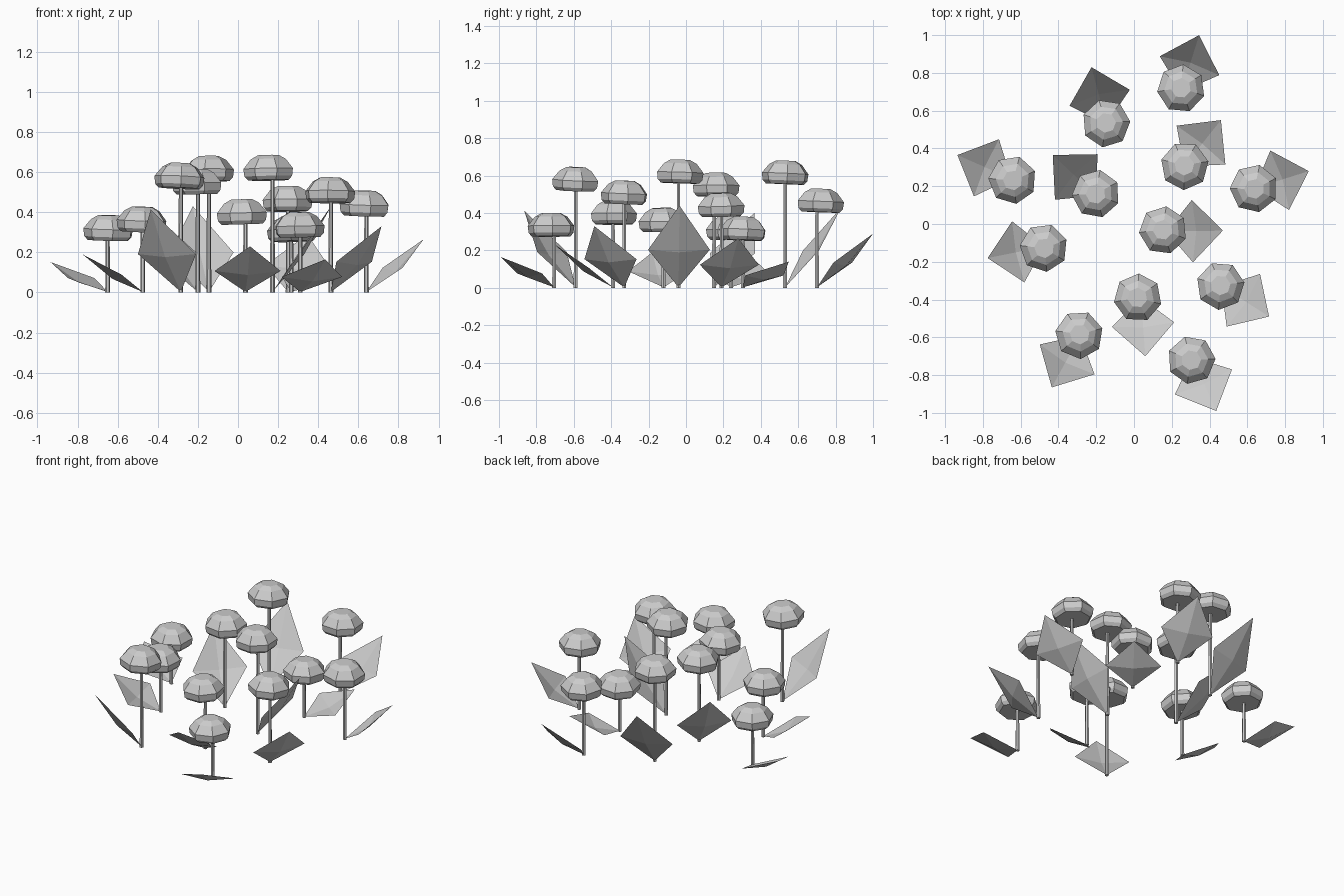
import bpy, bmesh, math, random
from mathutils import Vector

if "Cube" in bpy.data.objects:
    bpy.data.objects.remove(bpy.data.objects["Cube"])

random.seed(4)

# stem x, y | head x, y, top z | leaf tip x, y, z
FLOWERS = [
    (0.25, 0.70, 0.25, 0.715, 0.53, 0.345, 1.00, 0.29),
    (-0.145, 0.53, -0.147, 0.53, 0.68, -0.225, 0.83, 0.43),
    (-0.65, 0.24, -0.645, 0.235, 0.385, -0.935, 0.365, 0.152),
    (-0.20, 0.15, -0.20, 0.16, 0.615, -0.43, 0.365, 0.40),
    (0.265, 0.305, 0.27, 0.305, 0.38, 0.46, 0.55, 0.14),
    (0.64, 0.19, 0.633, 0.19, 0.507, 0.925, 0.28, 0.265),
    (0.172, -0.04, 0.155, -0.035, 0.685, 0.47, -0.035, 0.44),
    (-0.475, -0.12, -0.48, -0.125, 0.427, -0.775, -0.18, 0.19),
    (0.463, -0.33, 0.457, -0.33, 0.573, 0.715, -0.49, 0.33),
    (0.037, -0.39, 0.022, -0.39, 0.465, 0.06, -0.70, 0.23),
    (-0.285, -0.59, -0.293, -0.59, 0.645, -0.435, -0.865, 0.413),
    (0.31, -0.705, 0.305, -0.72, 0.40, 0.435, -0.99, 0.165),
]
HEAD_PROFILE = [(0.105, 0.003), (0.123, 0.022), (0.128, 0.06), (0.09, 0.108), (0.053, 0.128)]
HEAD_H = 0.128
SIDES = 7


def make_object(name, bm):
    bmesh.ops.recalc_face_normals(bm, faces=bm.faces[:])
    me = bpy.data.meshes.new(name)
    bm.to_mesh(me)
    bm.free()
    ob = bpy.data.objects.new(name, me)
    bpy.context.collection.objects.link(ob)
    return ob


def lathe(name, profile, sides, loc, spin=0.0):
    """Closed low-poly turned shape from (radius, height) rings."""
    bm = bmesh.new()
    rings = []
    for r, z in profile:
        rings.append([bm.verts.new((r * math.cos(spin + 2 * math.pi * i / sides),
                                    r * math.sin(spin + 2 * math.pi * i / sides), z))
                      for i in range(sides)])
    for a, b in zip(rings, rings[1:]):
        for i in range(sides):
            j = (i + 1) % sides
            bm.faces.new((a[i], a[j], b[j], b[i]))
    bm.faces.new(rings[0][::-1])
    bm.faces.new(rings[-1])
    ob = make_object(name, bm)
    ob.location = loc
    return ob


def leaf(name, base, tip):
    """Diamond leaf, pinched down at its middle."""
    base, tip = Vector(base), Vector(tip)
    along = tip - base
    side = Vector((-along.y, along.x, 0)).normalized()
    normal = along.cross(side).normalized()
    mid = base + along * 0.46
    bm = bmesh.new()
    rim = [bm.verts.new(p) for p in (base, mid - side * 0.165, tip, mid + side * 0.165)]
    centre = bm.verts.new(mid - normal * 0.025)
    for i in range(4):
        bm.faces.new((rim[i], rim[(i + 1) % 4], centre))
    return make_object(name, bm)


for n, (sx, sy, hx, hy, top, tx, ty, tz) in enumerate(FLOWERS, 1):
    # thin stem
    lathe(f"stem_{n}", [(0.012, 0), (0.010, top - 0.06)], 6, (sx, sy, 0))
    # domed flower head, leaning a touch
    head = lathe(f"flower_head_{n}", HEAD_PROFILE, SIDES, (hx, hy, top - HEAD_H),
                 random.uniform(0, math.tau))
    head.rotation_euler = (random.uniform(-0.05, 0.05), random.uniform(-0.05, 0.05), 0)
    # single leaf rising from the stem base
    leaf(f"leaf_{n}", (sx, sy, 0.003), (tx, ty, tz))
